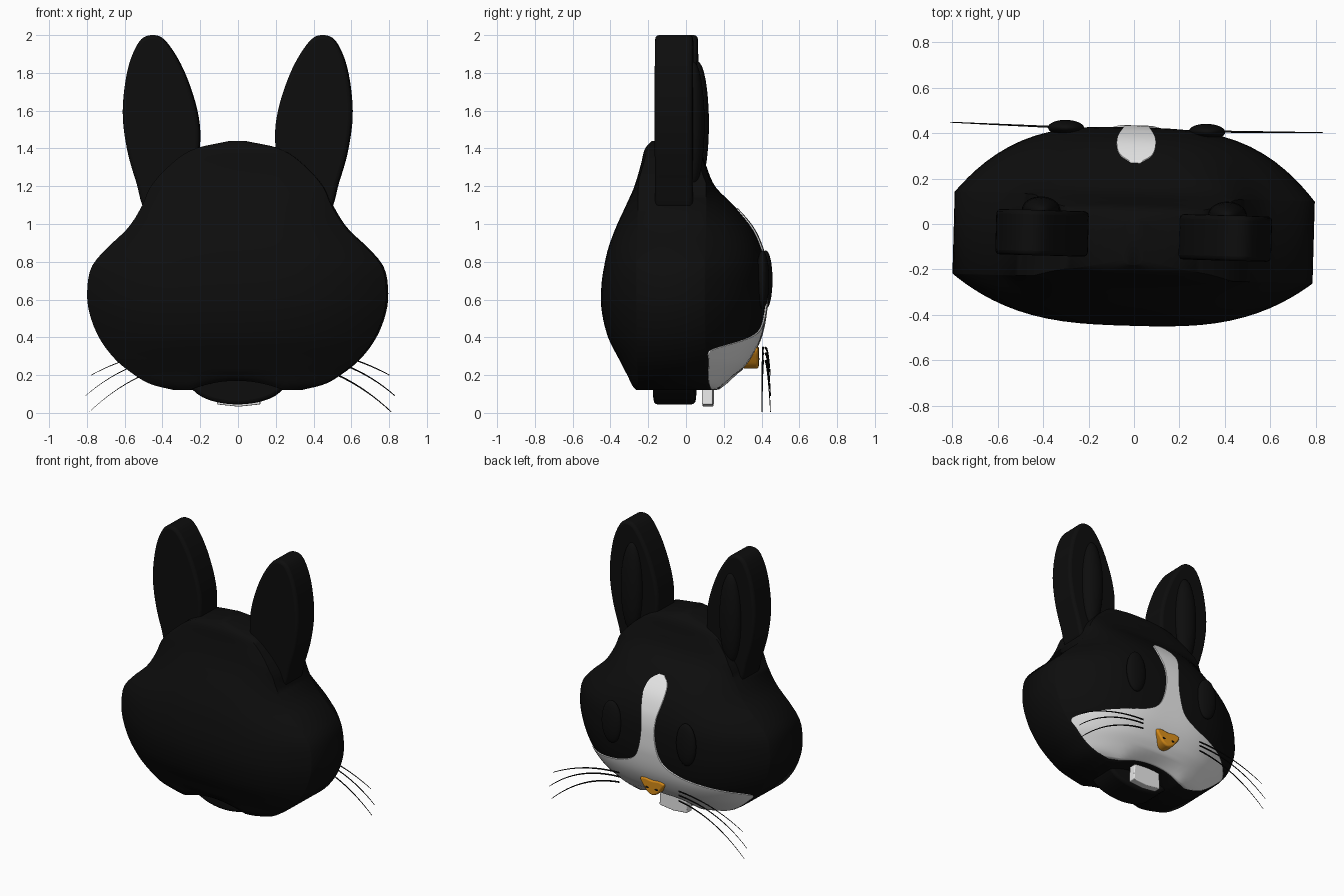
import bpy, bmesh, math
from mathutils import Vector

cube = bpy.data.objects.get("Cube")
if cube:
    bpy.data.objects.remove(cube)

TURN = -math.radians(1.6)   # the whole head is turned slightly


def material(name, color):
    m = bpy.data.materials.new(name)
    m.use_nodes = True
    m.diffuse_color = (*color, 1)
    bsdf = m.node_tree.nodes["Principled BSDF"]
    bsdf.inputs["Base Color"].default_value = (*color, 1)
    bsdf.inputs["Roughness"].default_value = 0.6
    return m


black = material("black fur", (0.004, 0.004, 0.004))
white = material("white", (0.8, 0.8, 0.8))
orange = material("orange nose", (0.7, 0.27, 0.01))


def finish(name, bm, mat, angle=50):
    bmesh.ops.recalc_face_normals(bm, faces=bm.faces)
    mesh = bpy.data.meshes.new(name)
    bm.to_mesh(mesh)
    bm.free()
    mesh.materials.append(mat)
    obj = bpy.data.objects.new(name, mesh)
    bpy.context.collection.objects.link(obj)
    obj.rotation_euler.z = TURN
    bpy.ops.object.select_all(action="DESELECT")
    obj.select_set(True)
    bpy.context.view_layer.objects.active = obj
    bpy.ops.object.shade_smooth_by_angle(angle=math.radians(angle))
    return obj


def smooth_at(table, x, col):
    """Smooth interpolation down one column of a table keyed by its first column."""
    x = min(max(x, table[0][0]), table[-1][0])
    i = max(k for k in range(len(table) - 1) if table[k][0] <= x)

    def slope(k):
        a, b = table[max(k - 1, 0)], table[min(k + 1, len(table) - 1)]
        return (b[col] - a[col]) / (b[0] - a[0])
    p, q = table[i], table[i + 1]
    h = q[0] - p[0]
    t = (x - p[0]) / h
    return ((1 + 2 * t) * (1 - t) ** 2 * p[col] + t * t * (3 - 2 * t) * q[col]
            + h * t * (1 - t) * ((1 - t) * slope(i) - t * slope(i + 1)))


def closed_curve(points, steps=6):
    out, n = [], len(points)
    for i in range(n):
        a, b, c, d = (Vector(points[(i + k) % n]) for k in (-1, 0, 1, 2))
        for s in range(steps):
            t = s / steps
            out.append(b + (c - a) * t / 2 + (2 * a - 5 * b + 4 * c - d) * t * t / 2
                       + (3 * b - a - 3 * c + d) * t ** 3 / 2)
    return out


# Head profile: height, half width, face depth, back depth
HEAD = [(.12, .33, .18, -.27), (.15, .45, .21, -.29), (.2, .54, .26, -.31),
        (.28, .64, .33, -.35), (.4, .73, .39, -.41), (.55, .785, .42, -.445),
        (.68, .79, .425, -.445), (.78, .765, .42, -.43), (.87, .69, .4, -.41),
        (.98, .575, .35, -.37), (1.1, .5, .25, -.315), (1.2, .455, .15, -.27),
        (1.32, .345, .1, -.235), (1.4, .22, .07, -.215), (1.44, .04, .02, -.18)]


def face_depth(x, z):
    w, f = smooth_at(HEAD, z, 1), smooth_at(HEAD, z, 2)
    rim = min(.12, f - .02)
    return rim + (f - rim) * (1 - min(abs(x) / w, 1) ** 3.2)


def back_depth(x, z):
    w, b = smooth_at(HEAD, z, 1), smooth_at(HEAD, z, 3)
    rim = max(-.24, b + .02)
    return rim + (b - rim) * (1 - min(abs(x) / w, 1) ** 3)


def lift(x, z):
    """Raises the lower edge into a shallow mouth arch."""
    return z + .05 * max(0, 1 - (x / .25) ** 2) * max(0, 1 - (z - .12) / .1)


# Head: stacked rings
bm = bmesh.new()
N, ROWS = 32, 56
rings = []
for r in range(ROWS + 1):
    z = .12 + 1.32 * (1 - math.cos(math.pi * r / ROWS)) / 2
    w = smooth_at(HEAD, z, 1)
    xs = [w * math.sin(math.pi * (i / N - .5)) for i in range(N + 1)]
    front = [bm.verts.new((x, face_depth(x, z), lift(x, z))) for x in xs]
    back = [bm.verts.new((x, back_depth(x, z), lift(x, z))) for x in xs]
    rings.append((front, back))
for (f0, b0), (f1, b1) in zip(rings, rings[1:]):
    loop0, loop1 = f0 + b0[::-1], f1 + b1[::-1]
    for i in range(len(loop0)):
        j = (i + 1) % len(loop0)
        bm.faces.new((loop0[i], loop0[j], loop1[j], loop1[i]))
for f, b in (rings[0], rings[-1]):
    for i in range(N):
        bm.faces.new((f[i], f[i + 1], b[i + 1], b[i]))
finish("head", bm, black, 60)

# White blaze and muzzle: a thin sheet following the face; height, half width
BLAZE = [(.125, .33), (.15, .44), (.2, .535), (.28, .63), (.325, .665), (.35, .62),
         (.38, .5), (.41, .36), (.44, .24), (.49, .135), (.56, .085), (.7, .055),
         (.82, .06), (.93, .082), (1.0, .085), (1.05, .068), (1.085, .02)]
bm = bmesh.new()
grid = []
for r in range(91):
    z = .125 + .96 * r / 90
    h = smooth_at(BLAZE, z, 1)
    xs = [h * math.sin(math.pi * (i / N - .5)) for i in range(N + 1)]
    grid.append([bm.verts.new((x, face_depth(x, z) + .009, lift(x, z))) for x in xs])
for a, b in zip(grid, grid[1:]):
    for i in range(N):
        bm.faces.new((a[i], b[i], b[i + 1], a[i + 1]))
blaze = finish("white_blaze", bm, white, 60)
shell = blaze.modifiers.new("thickness", "SOLIDIFY")
shell.thickness = .03
shell.offset = -1 if blaze.data.polygons[0].normal.y > 0 else 1


def plate(name, outline, y0, y1, bevel, mat):
    """Extrudes an x-z outline along y with rounded rims."""
    bm = bmesh.new()
    base = bm.faces.new([bm.verts.new((x, y0, z)) for x, z in outline])
    ext = bmesh.ops.extrude_face_region(bm, geom=[base])
    moved = [g for g in ext["geom"] if isinstance(g, bmesh.types.BMVert)]
    bmesh.ops.translate(bm, vec=(0, y1 - y0, 0), verts=moved)
    obj = finish(name, bm, mat)
    if bevel:
        mod = obj.modifiers.new("rounding", "BEVEL")
        mod.width, mod.segments, mod.limit_method = bevel, 3, "ANGLE"
        mod.angle_limit = math.radians(50)
    return obj


def blob(name, center, radii, mat):
    bm = bmesh.new()
    bmesh.ops.create_uvsphere(bm, u_segments=32, v_segments=16, radius=1)
    bmesh.ops.scale(bm, vec=radii, verts=bm.verts)
    bmesh.ops.translate(bm, vec=center, verts=bm.verts)
    return finish(name, bm, mat, 80)


EAR = [(.45, 2.0), (.52, 1.965), (.58, 1.82), (.607, 1.6), (.585, 1.4), (.535, 1.22),
       (.48, 1.07), (.33, 1.1), (.23, 1.28), (.2, 1.45), (.22, 1.62), (.29, 1.82),
       (.38, 1.965)]
WHISKERS = [((.25, .345), (.54, .335), (.79, .2)), ((.25, .315), (.58, .3), (.82, .09)),
            ((.25, .275), (.55, .24), (.8, .005))]

for side, s in (("left", 1), ("right", -1)):
    # Ears with raised inner pads
    plate(side + "_ear", closed_curve([(s * x, z) for x, z in EAR]), -.15, .05, .02, black)
    blob(side + "_ear_pad", (s * .41, .05, 1.53), (.085, .06, .33), black)
    # Eyes
    blob(side + "_eye", (s * .31, face_depth(.31, .7) + .005, .705), (.08, .035, .155), black)
    # Whiskers: tapered arcs
    for k, (a, b, c) in enumerate(WHISKERS):
        bm = bmesh.new()
        rows = []
        for i in range(17):
            t = i / 16
            x, z = ((1 - t) ** 2 * p + 2 * t * (1 - t) * q + t * t * e
                    for p, q, e in zip(a, b, c))
            rad = .006 - .004 * t
            y = .415 + .01 * t
            rows.append([bm.verts.new((s * x + rad * .5 * math.cos(u), y + rad * math.sin(u),
                                       z + rad * math.cos(u)))
                         for u in (math.tau * n / 6 for n in range(6))])
        for p, q in zip(rows, rows[1:]):
            for n in range(6):
                m = (n + 1) % 6
                bm.faces.new((p[n], p[m], q[m], q[n]))
        bm.faces.new(rows[0])
        bm.faces.new(rows[-1])
        finish(f"{side}_whisker_{k + 1}", bm, black, 80)

# Nose: rounded triangle with two nostrils
NOSE = [(0, .235), (.04, .25), (.07, .285), (.1, .335), (.06, .352), (0, .345),
        (-.06, .352), (-.1, .335), (-.07, .285), (-.04, .25)]
plate("nose", closed_curve(NOSE, 4), .3, .385, .015, orange)
for s in (-1, 1):
    blob("nostril", (s * .038, .381, .285), (.018, .007, .008), black)

# Lower jaw and front teeth
JAW = [(0, .045), (.12, .06), (.21, .1), (.26, .17), (.15, .22), (0, .23),
       (-.15, .22), (-.26, .17), (-.21, .1), (-.12, .06)]
plate("lower_jaw", closed_curve(JAW), -.17, .05, .045, black)
TEETH = [(-.115, .045), (0, .033), (.115, .045), (.105, .2), (-.105, .2)]
plate("front_teeth", TEETH, .088, .145, .006, white)
